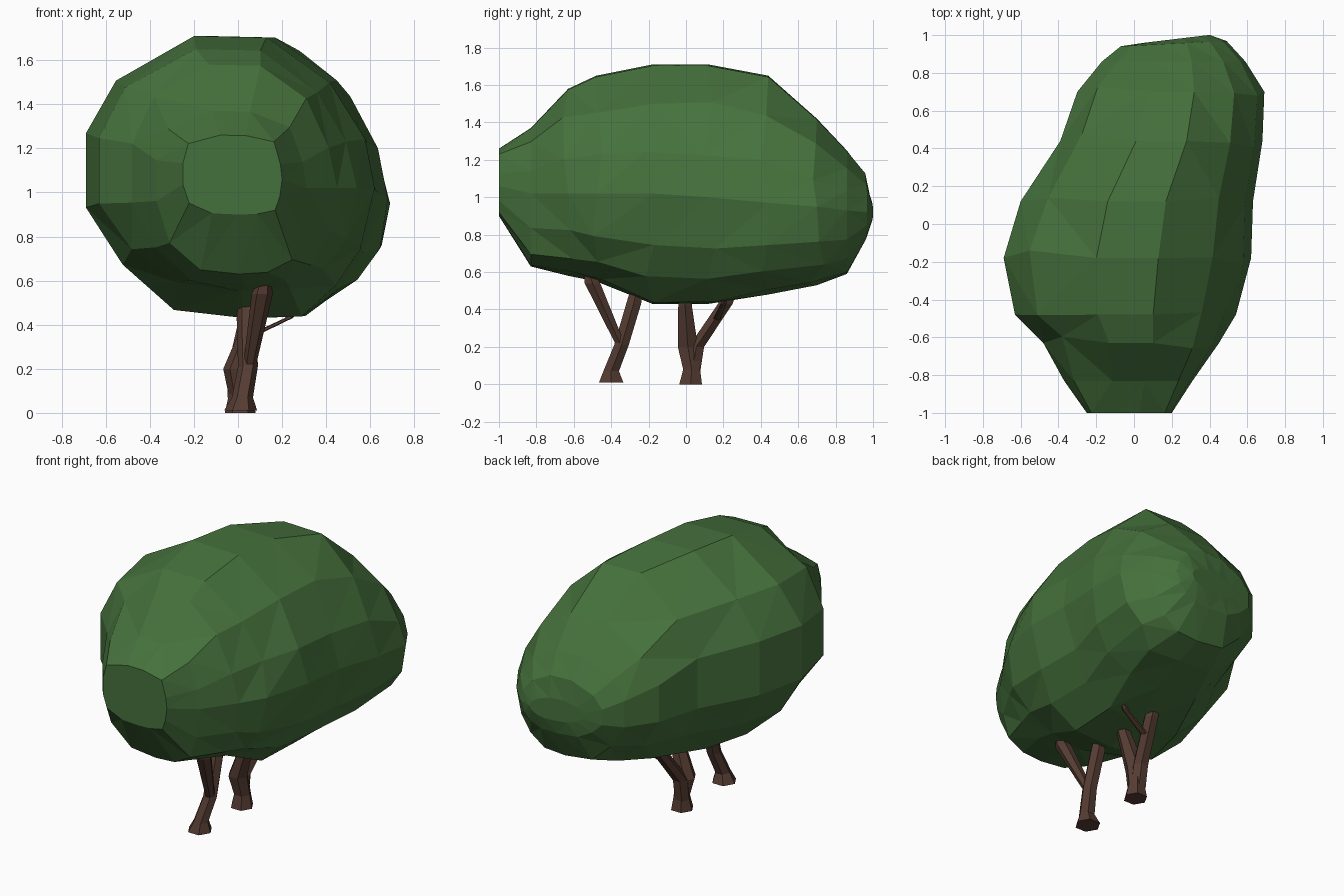
import bpy, bmesh, math, random
from mathutils import Vector

random.seed(4)


def material(name, color):
    m = bpy.data.materials.new(name)
    m.diffuse_color = (*color, 1)
    return m


def loft(name, rings, mat, triangulate=False):
    """Skin a list of equal-length point rings and cap both ends."""
    bm = bmesh.new()
    vs = [[bm.verts.new(p) for p in r] for r in rings]
    n = len(vs[0])
    for a, b in zip(vs, vs[1:]):
        for i in range(n):
            j = (i + 1) % n
            bm.faces.new((a[i], a[j], b[j], b[i]))
    bm.faces.new(vs[0][::-1])
    bm.faces.new(vs[-1])
    if triangulate:
        bmesh.ops.triangulate(bm, faces=bm.faces[:], quad_method='SHORT_EDGE')
    bmesh.ops.recalc_face_normals(bm, faces=bm.faces[:])
    me = bpy.data.meshes.new(name)
    bm.to_mesh(me)
    bm.free()
    me.materials.append(mat)
    ob = bpy.data.objects.new(name, me)
    bpy.context.collection.objects.link(ob)
    return ob


leaf = material("leaf_green", (0.06, 0.165, 0.045))
bark = material("bark_brown", (0.09, 0.045, 0.032))

# Canopy outline in unit size: steep left wall, rounder right side
profile = [(1, 0), (0.93, 0.33), (0.69, 0.70), (0.25, 0.99), (-0.25, 1), (-0.78, 0.71),
           (-1, 0.36), (-1, -0.15), (-0.75, -0.58), (-0.4, -0.93), (0.1, -1),
           (0.48, -0.97), (0.74, -0.76), (0.91, -0.46)]
# Cross-sections along y: y, x left, x right, z low, z high, z widest, boxiness, shear
sections = [
    (-1.00, -0.25, 0.20, 0.90, 1.26, 1.06, 0.5, 0),
    (-0.83, -0.37, 0.31, 0.63, 1.37, 1.02, 0.3, 0),
    (-0.63, -0.48, 0.45, 0.58, 1.58, 1.02, 0.1, 0),
    (-0.48, -0.63, 0.54, 0.55, 1.65, 1.02, 0, 0),
    (-0.18, -0.69, 0.62, 0.43, 1.71, 1.02, 0, 0),
    (0.12, -0.60, 0.63, 0.43, 1.71, 1.00, 0, 0),
    (0.44, -0.39, 0.68, 0.48, 1.65, 0.97, 0, 0),
    (0.70, -0.30, 0.69, 0.53, 1.42, 0.95, 0, 0),
    (0.86, -0.17, 0.59, 0.59, 1.25, 0.93, 0, 0),
    (0.955, -0.07, 0.49, 0.77, 1.13, 0.92, 0, 0.05),
    (0.98, 0.05, 0.40, 0.86, 1.00, 0.92, 0, 0.12),
]
rings = []
for k, (y, xl, xr, zl, zh, zm, box, shear) in enumerate(sections):
    cx, rx = (xl + xr) / 2, (xr - xl) / 2
    ring = []
    for u, v in profile:
        f = 1 + box * (1 / max(abs(u), abs(v)) - 1)
        x = cx + rx * u * f
        z = zm + (zh - zm if v > 0 else zm - zl) * v * f
        dy = shear * (x - cx)
        if 1 < k < len(sections) - 3 and abs(u) < 0.99 and abs(v) < 0.99:
            dy += random.uniform(-0.04, 0.04)
            x += random.uniform(-0.012, 0.012)
            z += random.uniform(-0.012, 0.012)
        ring.append((x, y + dy, z))
    rings.append(ring)
loft("canopy", rings, leaf, triangulate=True)


# Trunks and branches: six-sided tubes along (x, y, z, radius) paths
def limb(name, path):
    loft(name, [[Vector((x + r * math.cos(math.pi * i / 3),
                         y + r * math.sin(math.pi * i / 3), z)) for i in range(6)]
                for x, y, z, r in path], bark)


limb("front_trunk", [(0.012, -0.40, 0.01, 0.075), (0.02, -0.40, 0.07, 0.048),
                     (0.045, -0.345, 0.21, 0.045), (0.04, -0.28, 0.43, 0.046),
                     (0.04, -0.25, 0.56, 0.035)])
limb("front_trunk_branch", [(0.05, -0.345, 0.20, 0.028), (0.11, -0.50, 0.54, 0.048),
                            (0.12, -0.52, 0.60, 0.03)])
limb("back_trunk", [(0.01, 0.025, 0, 0.07), (0.01, 0.03, 0.08, 0.052),
                    (-0.005, 0.01, 0.20, 0.062), (0.07, -0.005, 0.42, 0.042),
                    (0.09, -0.01, 0.56, 0.035)])
limb("back_trunk_branch", [(0.0, 0.035, 0.07, 0.048), (0.0, 0.055, 0.20, 0.048),
                           (0.05, 0.21, 0.43, 0.045), (0.06, 0.26, 0.54, 0.03)])
limb("back_trunk_twig", [(0.04, 0.16, 0.34, 0.022), (0.23, 0.20, 0.43, 0.018),
                         (0.27, 0.21, 0.47, 0.012)])
